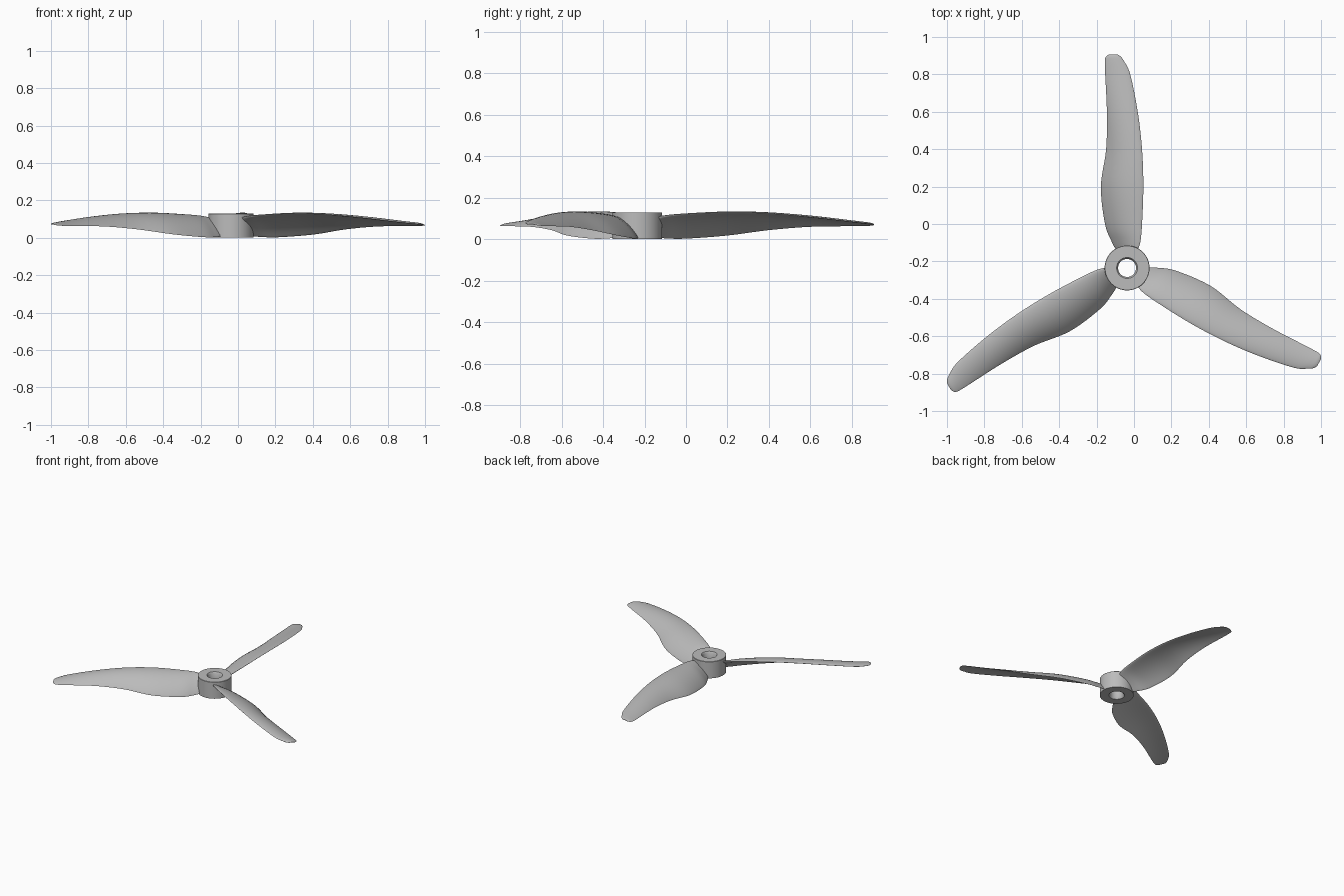
import bpy
import bmesh
import math
from mathutils import Matrix, Vector

cube = bpy.data.objects.get("Cube")
if cube:
    bpy.data.objects.remove(cube)

CENTRE = Vector((-0.037, -0.235, 0))

grey = bpy.data.materials.new("light grey plastic")
grey.use_nodes = True
colour = (0.5, 0.5, 0.5, 1)
grey.diffuse_color = colour
grey.node_tree.nodes["Principled BSDF"].inputs["Base Color"].default_value = colour


def finish(name, bm):
    """Turn a bmesh into a smooth shaded object with the plastic material."""
    bmesh.ops.recalc_face_normals(bm, faces=bm.faces)
    mesh = bpy.data.meshes.new(name)
    bm.to_mesh(mesh)
    bm.free()
    mesh.materials.append(grey)
    obj = bpy.data.objects.new(name, mesh)
    bpy.context.collection.objects.link(obj)
    bpy.ops.object.select_all(action='DESELECT')
    obj.select_set(True)
    bpy.context.view_layer.objects.active = obj
    bpy.ops.object.shade_smooth_by_angle(angle=math.radians(40))
    return obj


def bridge(bm, a, b):
    for i in range(len(a)):
        j = (i + 1) % len(a)
        bm.faces.new((a[i], a[j], b[j], b[i]))


def spline(points, steps):
    """Catmull-Rom interpolation through rows of values."""
    rows = [Vector(p) for p in points]
    out = []
    for i in range(len(rows) - 1):
        b, c = rows[i], rows[i + 1]
        a = rows[max(i - 1, 0)]
        d = rows[min(i + 2, len(rows) - 1)]
        for s in range(steps):
            t = s / steps
            out.append(b + (c - a) * t / 2
                       + (a - b * 2.5 + c * 2 - d / 2) * t * t
                       + (b * 1.5 - a / 2 - c * 1.5 + d / 2) * t ** 3)
    return out + [rows[-1]]


# Hub: closed ring profile (radius, height) with chamfered bore
profile = [(0.12, 0), (0.12, 0.128), (0.118, 0.13), (0.056, 0.13),
           (0.048, 0.12), (0.048, 0.01), (0.056, 0)]
bm = bmesh.new()
SIDES = 64
rings = []
for r, z in profile:
    angles = [2 * math.pi * k / SIDES for k in range(SIDES)]
    rings.append([bm.verts.new((r * math.cos(a), r * math.sin(a), z)) for a in angles])
for k, ring in enumerate(rings):
    bridge(bm, ring, rings[(k + 1) % len(rings)])
finish("hub", bm).location = CENTRE

# Blade stations: radius, low edge x, high edge x, low z, high z, camber, half thickness
stations = [
    (0.09, -0.055, 0.055, 0.010, 0.105, 0.004, 0.012),
    (0.14, -0.082, 0.071, 0.004, 0.115, 0.012, 0.014),
    (0.235, -0.118, 0.080, 0.003, 0.122, 0.022, 0.014),
    (0.435, -0.140, 0.087, 0.018, 0.130, 0.027, 0.013),
    (0.635, -0.112, 0.080, 0.044, 0.125, 0.022, 0.011),
    (0.835, -0.108, 0.057, 0.060, 0.108, 0.016, 0.009),
    (1.035, -0.117, 0.017, 0.063, 0.085, 0.009, 0.007),
    (1.105, -0.119, -0.016, 0.064, 0.077, 0.006, 0.006),
    (1.130, -0.113, -0.034, 0.066, 0.074, 0.004, 0.005),
    (1.142, -0.094, -0.052, 0.068, 0.072, 0.002, 0.002),
]
AROUND = 28


def section(row):
    """Cambered aerofoil loop at one station."""
    r, low_x, high_x, low_z, high_z, camber, thick = row
    low = Vector((low_x, 0, low_z))
    chord = Vector((high_x, 0, high_z)) - low
    up = Vector((-chord.z, 0, chord.x)).normalized()
    loop = []
    for k in range(AROUND):
        a = 2 * math.pi * k / AROUND
        t = (1 + math.cos(a)) / 2
        lift = camber * 4 * t * (1 - t) + thick * math.sin(a) * (0.45 + 0.55 * t)
        p = low + chord * t + up * lift
        loop.append((p.x, r, max(p.z, 0)))
    return loop


# Three identical blades around the hub
for index, name in enumerate(("rear_blade", "right_blade", "left_blade")):
    bm = bmesh.new()
    loops = [[bm.verts.new(p) for p in section(row)] for row in spline(stations, 6)]
    for a, b in zip(loops, loops[1:]):
        bridge(bm, a, b)
    bm.faces.new(loops[0])
    bm.faces.new(loops[-1])
    turn = Matrix.Rotation(math.radians(120 * index), 4, 'Z')
    bmesh.ops.transform(bm, matrix=turn, verts=bm.verts)
    finish(name, bm).location = CENTRE
